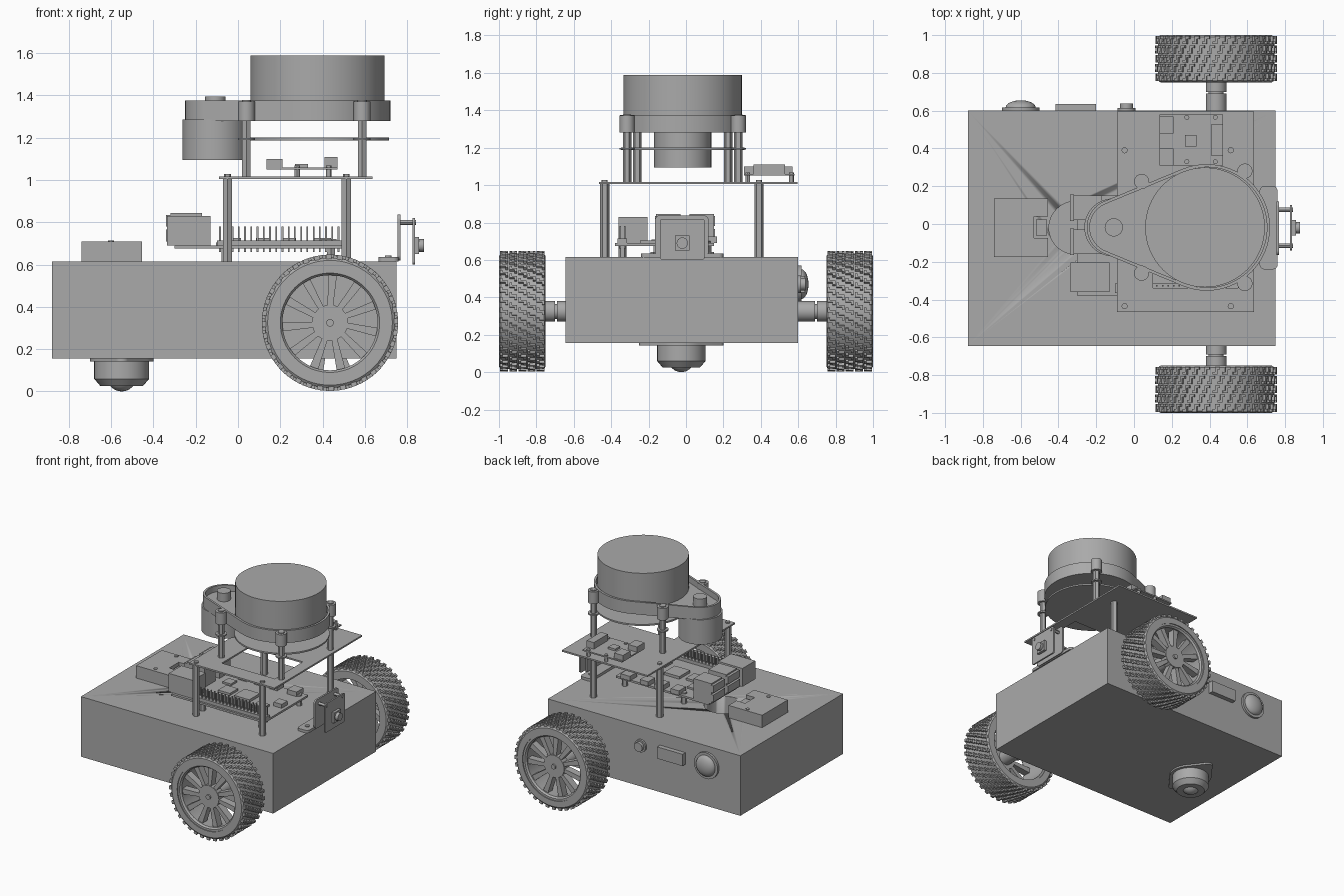
import bpy, bmesh, math
from mathutils import Matrix, Vector
from mathutils.geometry import convex_hull_2d

if "Cube" in bpy.data.objects:
    bpy.data.objects.remove(bpy.data.objects["Cube"], do_unlink=True)

grey = bpy.data.materials.new("plain grey")
grey.use_nodes = True
grey.diffuse_color = (0.4, 0.4, 0.4, 1)
grey.node_tree.nodes["Principled BSDF"].inputs["Base Color"].default_value = (0.4, 0.4, 0.4, 1)
TURN = {"x": Matrix.Rotation(math.pi / 2, 4, "Y"), "y": Matrix.Rotation(math.pi / 2, 4, "X"), "z": Matrix()}


class Part:
    """Collects simple solids into one named object."""

    def __init__(self, name):
        self.name, self.bm = name, bmesh.new()

    def box(self, x, y, z, m=Matrix()):
        size = [b - a for a, b in (x, y, z)]
        mid = Vector([(a + b) / 2 for a, b in (x, y, z)])
        bmesh.ops.create_cube(self.bm, size=1, matrix=m @ Matrix.Translation(mid) @ Matrix.Diagonal((*size, 1)))
        return self

    def rod(self, c, r, lo, hi, axis="z", n=32, r2=None):
        """Cylinder along an axis; c holds the other two coordinates."""
        k = "xyz".index(axis)
        pos = list(c)
        pos.insert(k, (lo + hi) / 2)
        top = r if r2 is None else r2
        ends = (top, r) if axis == "y" else (r, top)
        bmesh.ops.create_cone(self.bm, cap_ends=True, segments=n, radius1=ends[0], radius2=ends[1],
                              depth=hi - lo, matrix=Matrix.Translation(pos) @ TURN[axis])
        return self

    def prism(self, outline, lo, hi, m=Matrix()):
        face = self.bm.faces.new([self.bm.verts.new(m @ Vector((x, y, lo))) for x, y in outline])
        out = bmesh.ops.extrude_face_region(self.bm, geom=[face])["geom"]
        shift = m.to_3x3() @ Vector((0, 0, hi - lo))
        bmesh.ops.translate(self.bm, verts=[v for v in out if isinstance(v, bmesh.types.BMVert)], vec=shift)
        return self

    def band(self, outer, inner, lo, hi):
        """Closed wall between two outlines with equal point counts."""
        loops = [[self.bm.verts.new((x, y, z)) for x, y in o]
                 for o, z in ((outer, lo), (outer, hi), (inner, hi), (inner, lo))]
        self.skin(loops)
        return self

    def skin(self, loops):
        n = len(loops[0])
        for a, b in zip(loops, loops[1:] + loops[:1]):
            for i in range(n):
                self.bm.faces.new((a[i], a[(i + 1) % n], b[(i + 1) % n], b[i]))

    def lathe_y(self, profile, n=64):
        """Ring around the y axis from a closed (radius, y) profile."""
        ang = [i * math.tau / n for i in range(n)]
        self.skin([[self.bm.verts.new((r * math.cos(a), y, r * math.sin(a))) for a in ang] for r, y in profile])
        return self

    def done(self, m=Matrix()):
        bmesh.ops.recalc_face_normals(self.bm, faces=self.bm.faces)
        me = bpy.data.meshes.new(self.name)
        self.bm.to_mesh(me)
        self.bm.free()
        me.materials.append(grey)
        me.shade_smooth()
        me.set_sharp_from_angle(angle=math.radians(30))
        ob = bpy.data.objects.new(self.name, me)
        ob.matrix_world = m
        bpy.context.collection.objects.link(ob)
        return ob


def hull(circles, n=64):
    pts = [(x + r * math.cos(i * math.tau / n), y + r * math.sin(i * math.tau / n))
           for x, y, r in circles for i in range(n)]
    return [pts[i] for i in convex_hull_2d(pts)]


# Chassis box with a round cable hole in its lid
body = Part("chassis").box((-0.88, 0.75), (-0.645, 0.6), (0.155, 0.615)).done()
cutter = Part("cable_hole_cutter").rod((-0.31, -0.02), 0.14, 0.2, 0.7, n=48).done()
cutter.hide_render = True
cutter.hide_set(True)
cutter.display_type = "WIRE"
cut = body.modifiers.new("cable hole", "BOOLEAN")
cut.object, cut.operation, cut.solver = cutter, "DIFFERENCE", "EXACT"

# Caster: diamond flange, cup and ball
cx, cy = -0.55, -0.025
p = Part("caster").prism(hull([(cx, cy, 0.15), (cx, cy - 0.19, 0.035), (cx, cy + 0.19, 0.035)]), 0.142, 0.155)
p.rod((cx, cy), 0.13, 0.06, 0.142).rod((cx, cy), 0.1, 0.025, 0.06, r2=0.13)
bmesh.ops.create_uvsphere(p.bm, u_segments=24, v_segments=12, radius=0.07, matrix=Matrix.Translation((cx, cy, 0.07)))
p.done()

# Wheels, built around the origin with the outer face toward -y
for side, y, turn in (("right", -0.875, 0), ("left", 0.875, math.pi)):
    place = Matrix.Translation((0.435, y, 0.325)) @ Matrix.Rotation(turn, 4, "Z")
    Part(side + "_tire").lathe_y([(0.25, -0.125), (0.295, -0.125), (0.308, -0.115), (0.308, 0.115),
                                  (0.295, 0.125), (0.25, 0.125)]).done(place)
    p = Part(side + "_tread")
    cols, rows = 36, 5
    for i in range(cols):
        for j in range(rows):
            m = Matrix.Rotation((i + 0.5 * (j % 2)) * math.tau / cols, 4, "Y")
            v, w = -0.098 + j * 0.049, 0.021
            z = (0.3, 0.322)
            p.box((-0.006, 0.006), (v - w, v + w), z, m)
            p.box((0.004, 0.02), (v + w - 0.014, v + w), z, m)
            p.box((-0.02, -0.004), (v - w, v - w + 0.014), z, m)
    p.done(place)
    p = Part(side + "_rim").lathe_y([(0.225, -0.105), (0.235, -0.118), (0.252, -0.118), (0.252, 0.118), (0.235, 0.118)])
    p.rod((0, 0), 0.085, -0.1, -0.04, "y").rod((0, 0), 0.055, -0.04, 0.13, "y")
    p.rod((0, 0), 0.018, -0.112, -0.1, "y", 16)
    flat = Matrix.Rotation(math.pi / 2, 4, "X")
    for i in range(11):
        m = Matrix.Rotation(i * math.tau / 11, 4, "Y") @ flat
        p.prism([(-0.012, 0.07), (0.014, 0.07), (0.034, 0.235), (-0.008, 0.235)], 0.04, 0.095, m)
    p.done(place)
    # Shaft coupling between wheel and chassis
    s = 1 if y > 0 else -1
    p = Part(side + "_axle")
    start = 0.59 if s > 0 else 0.635
    for a, b, r in ((start, 0.69, 0.055), (0.69, 0.7, 0.04), (0.7, 0.75, 0.055), (0.75, 0.85, 0.03)):
        p.rod((0.435, 0.325), r, min(s * a, s * b), max(s * a, s * b), "y")
    p.done()

# Button, switch and jack on the +y wall
p = Part("power_button").rod((-0.6, 0.47), 0.1, 0.6, 0.617, "y")
dome = Matrix.Translation((-0.6, 0.615, 0.47)) @ Matrix.Diagonal((0.08, 0.04, 0.08, 1))
bmesh.ops.create_uvsphere(p.bm, u_segments=32, v_segments=16, radius=1, matrix=dome)
p.done()
Part("rocker_switch").box((-0.415, -0.2), (0.59, 0.635), (0.425, 0.515)).done()
Part("power_jack").rod((-0.04, 0.47), 0.047, 0.59, 0.615, "y").rod((-0.04, 0.47), 0.034, 0.61, 0.638, "y").done()

# Notched battery box with plug
p = Part("battery_box").box((-0.74, -0.53), (-0.175, 0.135), (0.61, 0.71))
p.box((-0.53, -0.455), (-0.175, -0.075), (0.61, 0.71)).box((-0.53, -0.455), (0.04, 0.135), (0.61, 0.71))
for y in (0.11, -0.14):
    p.rod((-0.6, y), 0.014, 0.7, 0.715, n=12)
p.done()
Part("battery_plug").box((-0.52, -0.46), (-0.06, 0.025), (0.62, 0.69)).done()

# Single-board computer
p = Part("computer_board").box((-0.3, 0.49), (-0.38, 0.15), (0.675, 0.69))
for x in (-0.06, 0.44):
    for y in (-0.34, 0.11):
        p.rod((x, y), 0.022, 0.61, 0.7, n=6)
p.done()
Part("network_port").box((-0.335, -0.13), (-0.36, -0.205), (0.69, 0.83)).done()
for name, y in (("lower", -0.16), ("upper", 0.02)):
    p = Part(name + "_usb_port").box((-0.32, -0.17), (y, y + 0.13), (0.69, 0.845))
    for z in (0.71, 0.78):
        p.box((-0.34, -0.318), (y - 0.005, y + 0.135), (z, z + 0.055))
    p.done()
p = Part("computer_chips")
for x, y, w, h in ((0.16, -0.12, 0.065, 0.02), (0.0, -0.12, 0.05, 0.016), (0.33, -0.2, 0.045, 0.015),
                   (0.43, -0.1, 0.035, 0.03), (-0.07, 0.0, 0.035, 0.014)):
    p.box((x - w, x + w), (y - w, y + w), (0.69, 0.69 + h))
for x, w in ((0.4, 0.04), (0.24, 0.035), (0.12, 0.035), (-0.02, 0.035)):
    p.box((x - w, x + w), (0.08, 0.165), (0.69, 0.725))
p.done()
p = Part("pin_header").box((-0.1, 0.49), (-0.365, -0.315), (0.69, 0.715))
for i in range(20):
    for y in (-0.352, -0.328):
        x = -0.085 + i * 0.0295
        p.box((x - 0.004, x + 0.004), (y - 0.004, y + 0.004), (0.66, 0.78))
p.done()

# Upper deck with a rectangular opening, on four posts
p = Part("upper_deck").box((-0.09, 0.635), (-0.465, -0.34), (1.005, 1.017)).box((-0.09, 0.635), (0.0, 0.595), (1.005, 1.017))
p.box((-0.09, 0.1), (-0.34, 0.0), (1.005, 1.017)).box((0.55, 0.635), (-0.34, 0.0), (1.005, 1.017)).done()
p = Part("deck_posts")
for x in (-0.05, 0.512):
    for y in (-0.435, 0.39):
        p.rod((x, y), 0.025, 0.61, 1.006, n=6).rod((x, y), 0.016, 1.0, 1.028, n=12)
p.done()

# Sensor board on the deck
p = Part("sensor_board").box((0.135, 0.47), (0.31, 0.58), (1.05, 1.06)).box((0.27, 0.33), (0.41, 0.47), (1.06, 1.075))
for y in (0.31, 0.48):
    p.box((0.135, 0.21), (y, y + 0.09), (1.06, 1.1))
p.box((0.41, 0.47), (0.36, 0.53), (1.06, 1.11))
for x in (0.28, 0.43):
    for y in (0.33, 0.565):
        p.rod((x, y), 0.013, 1.015, 1.068, n=12)
p.done()

# Lidar: tray with rim and lugs, turret, motor, lower plate, posts
LY = -0.018
posts = [(0.04, 0.225), (0.04, -0.26), (0.587, 0.28), (0.587, -0.315)]
outer, inner, floor = ([(0.385, LY, 0.335 - d), (-0.1, LY, 0.15 - d)] for d in (0, 0.016, 0.008))
Part("lidar_tray").prism(hull(floor), 1.28, 1.33).done()
a, b = hull(outer), hull(inner)
Part("lidar_rim").band(a, b[:len(a)], 1.28, 1.375).done() if len(a) == len(b) else Part("lidar_rim").prism(a, 1.28, 1.375).done()
p = Part("lidar_lugs")
for x, y in posts:
    p.rod((x, y), 0.04, 1.28, 1.372, n=24).rod((x, y), 0.022, 1.37, 1.378, n=16)
p.done()
Part("lidar_turret").rod((0.376, LY), 0.317, 1.32, 1.588, n=64).done()
Part("lidar_motor").rod((-0.11, LY), 0.153, 1.095, 1.285, n=48).done()
Part("lidar_pulley").rod((-0.107, LY), 0.048, 1.32, 1.395).done()
p = Part("lidar_plate").rod((0.385, LY), 0.33, 1.188, 1.2, n=64)
p.done()
p = Part("lidar_posts")
for x, y in posts:
    p.rod((x, y), 0.023, 1.01, 1.285, n=6).rod((x, y), 0.04, 1.189, 1.199, n=24)
p.done()

# Camera: bracket, board and lens
upright = Matrix.Rotation(math.pi / 2, 4, "Z") @ Matrix.Rotation(math.pi / 2, 4, "X")
p = Part("camera_bracket").prism(hull([(x, y, 0.025) for x in (0.69, 0.735) for y in (-0.215, 0.175)]), 0.614, 0.635)
p.prism(hull([(y, z, 0.025) for y in (-0.14, 0.095) for z in (0.645, 0.813)]), 0.755, 0.768, upright)
for y in (0.135, -0.175):
    p.rod((0.71, y), 0.016, 0.63, 0.642, n=12)
p.done()
p = Part("camera_board").prism(hull([(y, z, 0.015) for y in (-0.125, 0.085) for z in (0.615, 0.805)]), 0.825, 0.837, upright)
for y in (-0.115, 0.075):
    p.rod((y, 0.8), 0.012, 0.768, 0.842, "x", 12)
p.box((0.837, 0.857), (-0.06, 0.02), (0.65, 0.73)).rod((-0.02, 0.69), 0.03, 0.857, 0.88, "x", 24).done()
